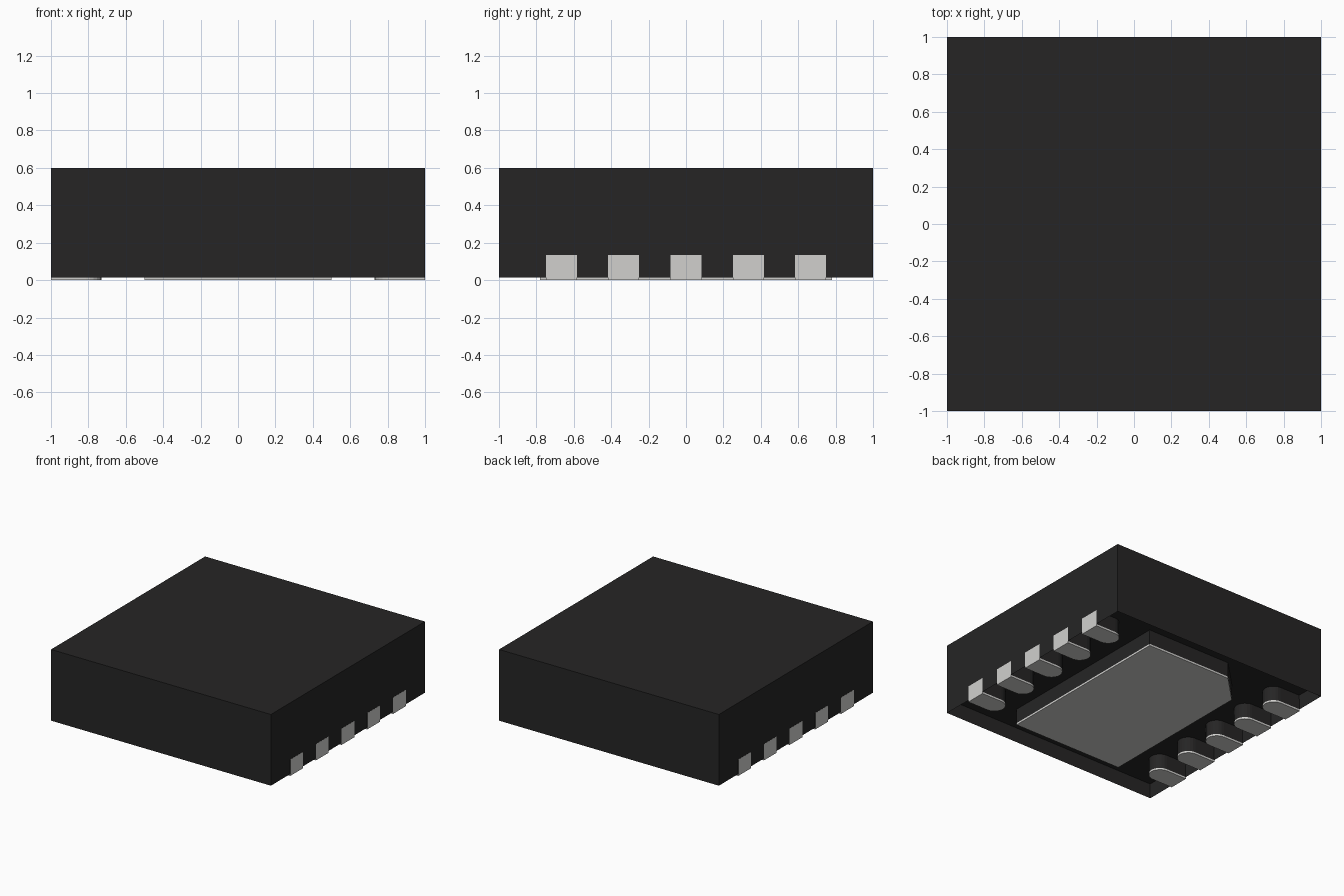
import bpy
import bmesh
import math

cube = bpy.data.objects.get("Cube")
if cube:
    bpy.data.objects.remove(cube, do_unlink=True)

BODY_BOTTOM, BODY_TOP, PAD_TOP = 0.015, 0.6, 0.135


def make_material(name, color):
    mat = bpy.data.materials.new(name)
    mat.use_nodes = True
    mat.diffuse_color = (*color, 1)
    bsdf = next(n for n in mat.node_tree.nodes if n.type == "BSDF_PRINCIPLED")
    bsdf.inputs["Base Color"].default_value = (*color, 1)
    return mat


black = make_material("black plastic", (0.019, 0.0185, 0.0185))
silver = make_material("tinned metal", (0.635, 0.632, 0.615))


def add_object(name, bm, materials):
    bmesh.ops.recalc_face_normals(bm, faces=bm.faces[:])
    mesh = bpy.data.meshes.new(name)
    bm.to_mesh(mesh)
    bm.free()
    for mat in materials:
        mesh.materials.append(mat)
    obj = bpy.data.objects.new(name, mesh)
    bpy.context.collection.objects.link(obj)
    return obj


def add_pad(name, outline, outer_x=None):
    """Metal pad: bare foot below the body, plastic-lined sides above it."""
    bm = bmesh.new()
    levels = (0, BODY_BOTTOM, PAD_TOP)
    rings = [[bm.verts.new((x, y, z)) for x, y in outline] for z in levels]
    bm.faces.new(rings[0])
    bm.faces.new(rings[-1])
    for low, high in zip(rings, rings[1:]):
        for i in range(len(outline)):
            j = (i + 1) % len(outline)
            bm.faces.new((low[i], low[j], high[j], high[i]))
    for face in bm.faces:
        on_end = outer_x is not None and all(
            abs(v.co.x - outer_x) < 0.001 for v in face.verts)
        lined = face.calc_center_median().z > BODY_BOTTOM
        face.material_index = 1 if lined and not on_end else 0
    return add_object(name, bm, (silver, black))


# Body: plain block with a shallow recess underneath
bm = bmesh.new()
bmesh.ops.create_cube(bm, size=1)
for v in bm.verts:
    v.co.x *= 1.998
    v.co.y *= 2
    v.co.z = BODY_TOP if v.co.z > 0 else BODY_BOTTOM
bm.normal_update()
bottom = min(bm.faces, key=lambda f: f.normal.z)
bmesh.ops.inset_region(bm, faces=[bottom], thickness=0.006)
for v in bottom.verts:
    v.co.z = PAD_TOP
add_object("body", bm, (black,))

# Thermal pad with one clipped corner
W, D, CLIP = 0.5, 0.78, 0.23
add_pad("thermal_pad", [(W, -D), (W, D), (CLIP - W, D),
                        (-W, D - CLIP), (-W, -D)])

# Two rows of contacts with rounded inner ends
R, INNER, STEPS = 0.083, 0.73, 12
for side, label in ((1, "left"), (-1, "right")):
    for row in range(5):
        cy = (row - 2) / 3
        outline = [(side, cy - R), (side, cy + R)]
        for i in range(STEPS + 1):
            a = math.pi * (0.5 + i / STEPS)
            outline.append((side * (INNER + R + R * math.cos(a)),
                            cy + R * math.sin(a)))
        add_pad(f"{label}_contact_{row + 1}", outline, side)
